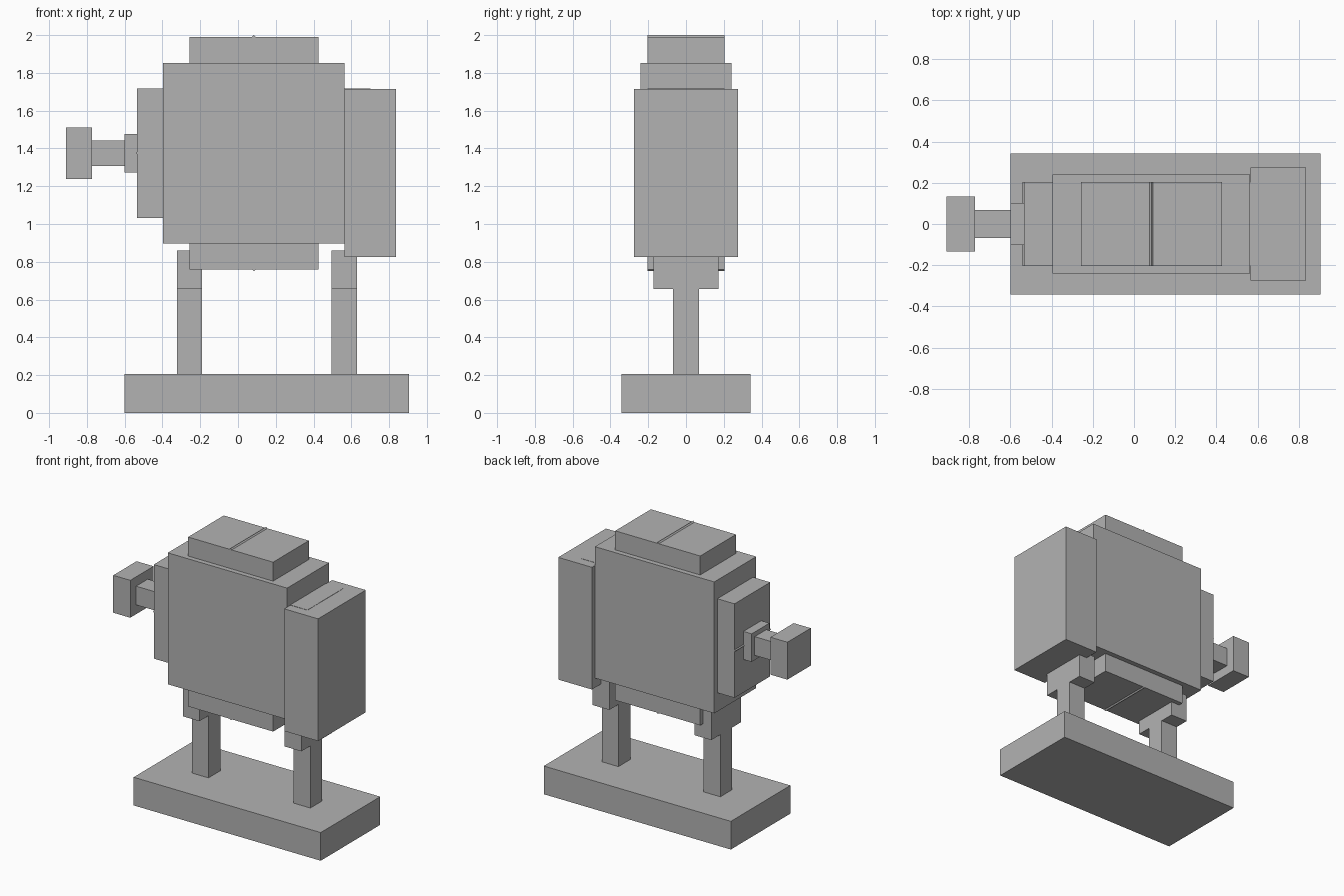
import bpy
import math

cube = bpy.data.objects.get("Cube")
if cube:
    bpy.data.objects.remove(cube, do_unlink=True)

# Single plain grey
GREY = (0.45, 0.45, 0.45, 1)
grey = bpy.data.materials.new("plain grey")
grey.use_nodes = True
grey.diffuse_color = GREY
grey.node_tree.nodes["Principled BSDF"].inputs["Base Color"].default_value = GREY


def box(name, x, z, half_depth, turn=0):
    """Box spanning the x and z ranges, symmetric about y = 0."""
    bpy.ops.mesh.primitive_cube_add(size=1)
    part = bpy.context.object
    part.name = name
    part.location = (sum(x) / 2, 0, sum(z) / 2)
    part.scale = (x[1] - x[0], 2 * half_depth, z[1] - z[0])
    part.rotation_euler.y = turn
    part.data.materials.append(grey)
    return part


def square(centre, half):
    return (centre - half, centre + half)


# Base slab
box("base", (-0.6, 0.905), (0, 0.205), 0.342)

# Legs, each with a wider bracket under the body
for side, x in (("right", -0.257), ("left", 0.563)):
    span = square(x, 0.067)
    box(side + "_leg", span, (0.205, 0.657), 0.068)
    box(side + "_bracket", span, (0.657, 0.86), 0.172)

# Stepped drum: crossing slabs around one centre
CX, CZ = 0.084, 1.375
box("body", square(CX, 0.48), square(CZ, 0.478), 0.241)
box("upright_slab", square(CX, 0.342), square(CZ, 0.616), 0.205)
box("level_slab", square(CX, 0.618), square(CZ, 0.342), 0.205)

# Turned core whose corners show as thin ridges
core = 0.625 / math.sqrt(2)
box("core", square(CX, core), square(CZ, core), 0.204, math.radians(45))

# Large end block
box("end_block", (0.565, 0.836), (0.826, 1.715), 0.274)

# Crank collar, shaft and knob
box("collar", (-0.6, -0.534), square(CZ, 0.102), 0.102)
box("shaft", (-0.773, -0.6), square(CZ, 0.068), 0.067)
box("knob", (-0.91, -0.773), square(CZ, 0.136), 0.134)
